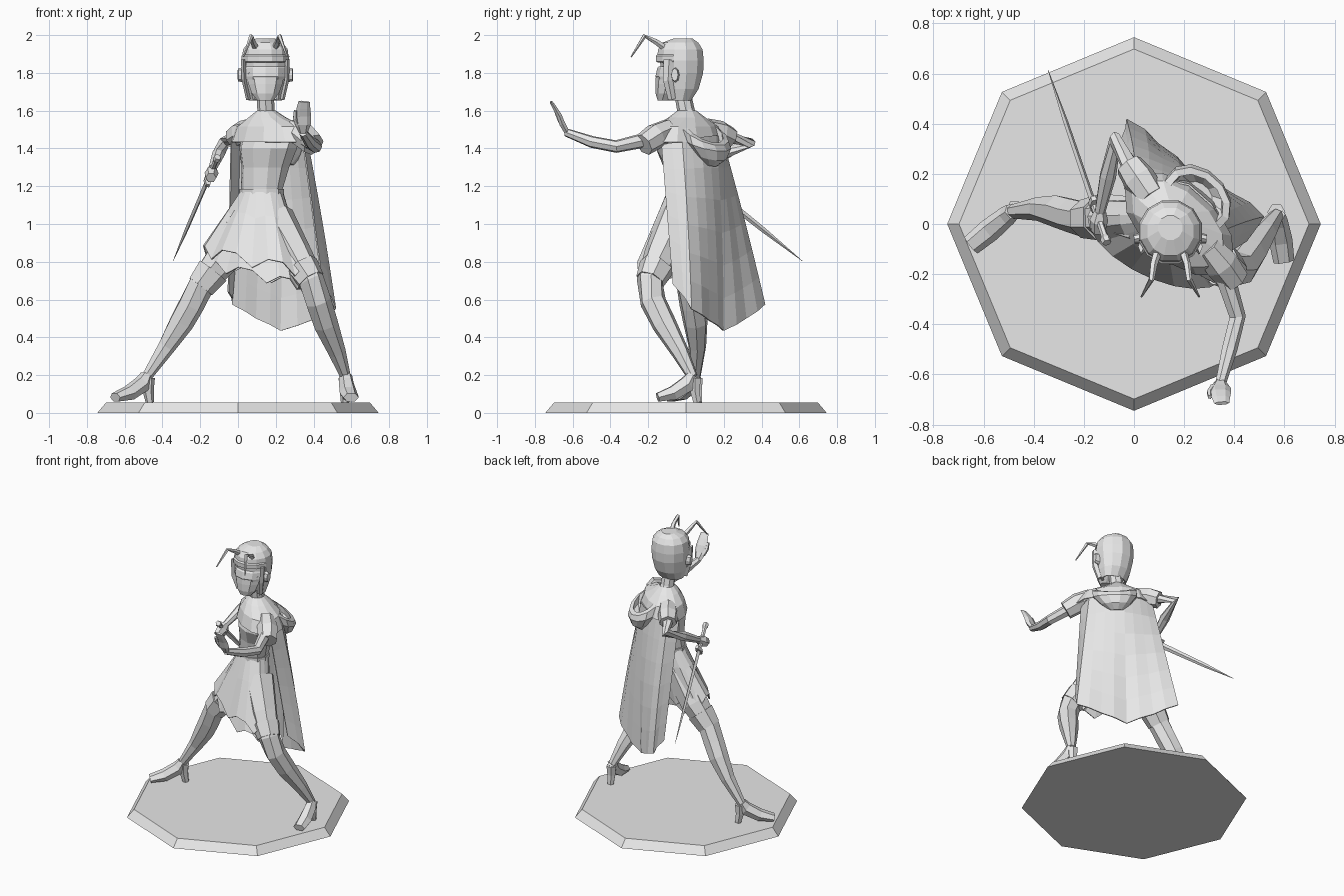
import bpy, bmesh, math
from mathutils import Vector, Matrix

stone = bpy.data.materials.new("plain grey")
stone.diffuse_color = (0.8, 0.8, 0.8, 1)


def finish(name, bm, thick=0):
    bmesh.ops.recalc_face_normals(bm, faces=bm.faces)
    me = bpy.data.meshes.new(name)
    bm.to_mesh(me)
    bm.free()
    me.materials.append(stone)
    ob = bpy.data.objects.new(name, me)
    bpy.context.collection.objects.link(ob)
    if thick:
        mod = ob.modifiers.new("thickness", 'SOLIDIFY')
        mod.thickness = thick
    return ob


def skin(name, rings, cap=True, closed=True, thick=0, keep=None):
    """Join rows of points with quads; keep() drops unwanted faces."""
    bm = bmesh.new()
    rows = [[bm.verts.new(p) for p in r] for r in rings]
    n = len(rows[0])
    for a, b in zip(rows, rows[1:]):
        for i in range(n if closed else n - 1):
            j = (i + 1) % n
            bm.faces.new((a[i], a[j], b[j], b[i]))
    if cap:
        bm.faces.new(rows[0])
        bm.faces.new(rows[-1])
    if keep:
        bad = [f for f in bm.faces if not keep(f.calc_center_median())]
        bmesh.ops.delete(bm, geom=bad, context='FACES')
    return finish(name, bm, thick)


def oval(x, y, z, rx, ry, rot=0, n=10, tilt=0):
    """Level ring; tilt lowers its back side."""
    m = Matrix.Rotation(math.radians(rot), 3, 'Z')
    pts = []
    for i in range(n):
        a = math.tau * (i + 0.5) / n
        pts.append(Vector((x, y, z)) + m @ Vector((rx * math.cos(a), ry * math.sin(a), -tilt * math.sin(a))))
    return pts


def limb(name, pts, radii, n=7, ref=(1, 0, 0)):
    """Tapered tube; a radius may be a (side, depth) pair."""
    pts = [Vector(p) for p in pts]
    rings = []
    for i, p in enumerate(pts):
        t = (pts[min(i + 1, len(pts) - 1)] - pts[max(i - 1, 0)]).normalized()
        s = Vector(ref)
        s = (s - t * s.dot(t)).normalized()
        d = t.cross(s)
        r = radii[i] if isinstance(radii[i], tuple) else (radii[i], radii[i])
        rings.append([p + s * r[0] * math.cos(math.tau * k / n) + d * r[1] * math.sin(math.tau * k / n)
                      for k in range(n)])
    return skin(name, rings)


# Octagonal base
skin("base", [[(r * math.cos(k * math.pi / 4), r * math.sin(k * math.pi / 4), z) for k in range(8)]
              for r, z in ((0.745, 0), (0.698, 0.055))])

# Torso and neck
skin("torso", [oval(*r) for r in (
    (.12, -.02, .98, .14, .10, -22), (.12, -.02, 1.06, .15, .11, -22),
    (.125, 0, 1.18, .115, .092, -28), (.145, 0, 1.30, .138, .108, -36),
    (.16, -.015, 1.40, .18, .122, -42), (.175, -.01, 1.48, .185, .105, -42),
    (.155, .01, 1.55, .10, .07, -42))])
limb("neck", [(.155, .015, 1.52), (.148, 0, 1.60), (.145, -.02, 1.70)], [.07, .046, .044], 8)

# Face with brow, mask and chin
skin("face", [oval(.145, *r, 0, 10) for r in (
    (-.115, 1.655, .045, .035), (-.095, 1.69, .075, .066), (-.078, 1.74, .094, .084),
    (-.07, 1.775, .102, .09), (-.06, 1.785, .104, .078), (-.055, 1.83, .108, .08),
    (-.05, 1.90, .108, .09))])
skin("eye_mask", [oval(.145, -.062, z, .113, r, 0, 10) for z, r in
                  ((1.765, .092), (1.78, .1), (1.825, .09), (1.835, .08))],
     keep=lambda c: c.y < -.07, cap=False)

# Bobbed hair, open around the face
skin("hair", [oval(.145, *r, 0, 12) for r in (
    (-.035, 1.655, .092, .065), (-.03, 1.715, .11, .10), (-.03, 1.80, .125, .125),
    (-.03, 1.865, .13, .128), (-.03, 1.925, .122, .122), (-.03, 1.96, .095, .098),
    (-.015, 1.983, .05, .05))],
     keep=lambda c: c.z > 1.84 or (c.y > -.09 and c.z > 1.66), thick=.014)

# Fringe edge, ear discs, side locks and antennae
skin("fringe", [oval(.145, -.033, z, r, r, 0, 12) for z, r in
                ((1.855, .118), (1.86, .130), (1.89, .131), (1.90, .12))],
     cap=False, keep=lambda c: c.y < -.06)
for s, side in ((-1, "right"), (1, "left")):
    x = .145 + s * .125
    limb(side + "_ear_disc", [(x - s * .02, -.055, 1.79), (x + s * .02, -.06, 1.79)],
         [(.042, .024), (.034, .018)], 8, (0, 0, 1))
    limb(side + "_side_lock", [(x - s * .008, -.09, 1.87), (x - s * .012, -.095, 1.76), (x - s * .035, -.075, 1.66)],
         [(.012, .03), (.012, .026), (.012, .02)], 4)
    limb(side + "_antenna", [(.145 + s * .05, -.11, 1.93), (.145 + s * .066, -.16, 1.965),
                             (.145 + s * .075, -.22, 1.995), (.145 + s * .115, -.29, 1.885)],
         [.018, .015, .012, .004], 5)

# Shoulder capelet
skin("capelet", [oval(*r, -42, 12) for r in (
    (.15, .005, 1.60, .05, .05), (.155, .005, 1.565, .11, .085),
    (.175, 0, 1.515, .225, .125), (.18, 0, 1.435, .265, .15))], cap=False, thick=.008)

# Hood hanging open behind the neck
skin("hood", [oval(x, y, z, a, b, -42, 12, t) for x, y, z, a, b, t in (
    (.26, .13, 1.315, .045, .03, .01), (.265, .13, 1.36, .10, .07, .025),
    (.255, .11, 1.43, .15, .11, .045), (.25, .095, 1.49, .15, .115, .075),
    (.25, .095, 1.50, .12, .088, .07), (.255, .11, 1.44, .11, .078, .05),
    (.26, .12, 1.375, .06, .04, .03))])

# Long cape with soft folds
top = [(.35, -.13, 1.42), (.37, -.02, 1.44), (.31, .08, 1.46), (.22, .16, 1.47),
       (.11, .185, 1.46), (.01, .195, 1.45), (-.04, .14, 1.43)]
hem = [(.45, -.07, .68), (.52, .03, .55), (.39, .125, .49), (.23, .20, .435),
       (.10, .32, .50), (-.03, .42, .575), (-.055, .33, .64)]


def fine(pts):
    out = []
    for a, b in zip(pts, pts[1:]):
        out += [Vector(a), (Vector(a) + Vector(b)) / 2]
    return out + [Vector(pts[-1])]


back = Vector((.67, .74, 0))
rows = []
for k in range(7):
    t = k / 6
    row = []
    for i, (a, b) in enumerate(zip(fine(top), fine(hem))):
        u = i / 12
        push = .015 * math.sin(math.pi * t) * math.sin(math.pi * u) + (.012 * t if i % 2 else 0)
        row.append(a.lerp(b, t) + back * push)
    rows.append(row)
skin("cape", rows, cap=False, closed=False, thick=.008)


# Zigzag overskirt and longer underskirt
def skirt(name, grow, drop, zig, phase):
    n = 20
    rings = []
    for t in (0, .35, 1):
        ring = []
        for i, p in enumerate(oval(.125 - .035 * t, -.08 * t, 0, (.118 + .182 * t) * grow,
                                   (.097 + .038 * t) * grow, -26, n)):
            a = math.tau * i / n
            z_hem = .80 - drop - .055 * math.cos(a) + (zig if (i + phase) % 3 else -zig)
            p.z = 1.17 + (z_hem - 1.17) * t
            ring.append(p)
        rings.append(ring)
    skin(name, rings, cap=False, thick=.008)


skirt("overskirt", 1.0, .0, .03, 0)
skirt("underskirt", .88, .07, .025, 2)
skin("waistband", [oval(.125, 0, z, .123, .10, -28) for z in (1.155, 1.185)])

# Legs
limb("left_leg", [(.19, -.04, 1.03), (.30, -.13, .84), (.385, -.19, .70), (.425, -.175, .59),
                  (.465, -.115, .47), (.525, -.03, .32), (.57, .035, .19)],
     [.11, .092, .072, .07, .066, .047, .028])
limb("right_leg", [(.06, 0, 1.02), (-.09, .03, .81), (-.20, .02, .67), (-.25, .035, .57),
                   (-.30, .05, .48), (-.38, .06, .35), (-.485, .05, .19)],
     [.11, .092, .072, .07, .067, .048, .028])
limb("left_boot_cuff", [(.335, -.155, .775), (.385, -.19, .70)], [.094, .078])
limb("right_boot_cuff", [(-.135, .025, .755), (-.20, .02, .67)], [.092, .078])

# Heeled shoes with blunt toes
for side, ank, toe in (("left", Vector((.57, .035, .19)), Vector((.598, -.15, .082))),
                       ("right", Vector((-.485, .05, .19)), Vector((-.65, -.085, .082)))):
    d = toe - ank
    d.z = 0
    d.normalize()
    w = (-d.y, d.x, 0)
    ball = ank.lerp(toe, .55)
    ball.z = .105
    limb(side + "_shoe", [ank + Vector((0, 0, .01)), ank + d * .025 - Vector((0, 0, .035)), ball, toe],
         [(.034, .032), (.04, .048), (.047, .042), (.042, .026)], 6, w)
    heel = ank - d * .012
    limb(side + "_heel", [(heel.x, heel.y, .185), (heel.x, heel.y, .12), (heel.x - d.x * .012, heel.y - d.y * .012, .055)],
         [.036, .03, .022], 6)

# Left arm, reaching forward with a flat open hand
limb("left_sleeve", [(.29, -.09, 1.50), (.35, -.16, 1.465), (.40, -.225, 1.42)], [.06, .07, .062])
limb("left_arm", [(.35, -.17, 1.455), (.412, -.37, 1.41), (.38, -.50, 1.435), (.345, -.635, 1.485)],
     [.042, .034, .032, .022])
limb("left_palm", [(.345, -.63, 1.485), (.343, -.655, 1.53), (.345, -.672, 1.575), (.347, -.695, 1.615), (.35, -.715, 1.648)],
     [(.024, .016), (.044, .018), (.042, .016), (.036, .013), (.03, .008)], 6)
limb("left_thumb", [(.318, -.65, 1.52), (.302, -.672, 1.56), (.303, -.69, 1.60)], [.015, .013, .009], 5)

# Right arm, bent back with a fist
limb("right_sleeve", [(.07, .11, 1.50), (.02, .18, 1.48), (-.02, .235, 1.455)], [.06, .068, .058])
limb("right_arm", [(.01, .19, 1.47), (-.075, .335, 1.43), (-.105, .19, 1.365), (-.138, .04, 1.285)],
     [.042, .034, .034, .021])
limb("right_fist", [(-.135, .05, 1.29), (-.14, .015, 1.27), (-.143, -.03, 1.245)],
     [(.024, .024), (.037, .04), (.028, .03)], 6)

# Sword
pommel, tip = Vector((-.108, -.075, 1.355)), Vector((-.343, .615, .805))
at = pommel.lerp
limb("sword_grip", [pommel, at(tip, .02), at(tip, .04), at(tip, .22)], [.018, .022, .014, .014], 6)
limb("sword_guard", [at(tip, .21), at(tip, .235)], [(.02, .045), (.02, .045)], 6)
limb("sword_blade", [at(tip, .22), at(tip, .7), tip], [(.012, .02), (.01, .014), (.001, .001)], 4)
